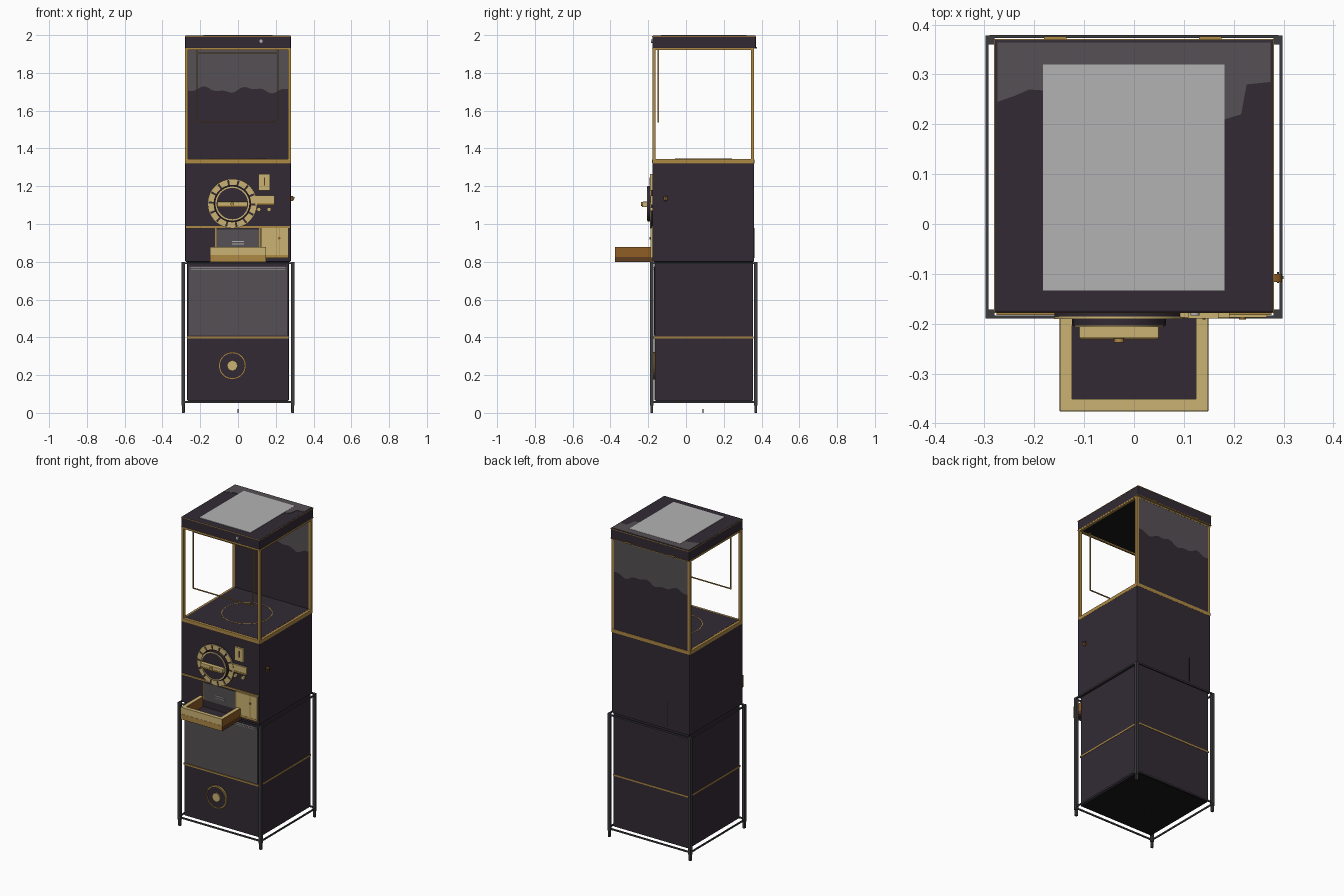
import bpy, bmesh, math
from mathutils import Matrix, Vector

old = bpy.data.objects.get("Cube")
if old:
    bpy.data.objects.remove(old, do_unlink=True)


def material(name, *rgb):
    m = bpy.data.materials.new(name)
    m.use_nodes = True
    m.diffuse_color = (*rgb, 1)
    m.node_tree.nodes["Principled BSDF"].inputs["Base Color"].default_value = (*rgb, 1)
    return m


plum = material("dark plum", .032, .023, .034)
steel = material("black steel", .045, .043, .049)
smoke = material("smoke grey", .09, .08, .088)
silver = material("pale grey", .45, .45, .45)
gold = material("pale gold", .6, .45, .17)
amber = material("amber gold", .42, .25, .06)
bronze = material("bronze", .28, .11, .018)
umber = material("dark umber", .11, .045, .015)
black = material("black", .01, .009, .01)

# Main reference planes
HALF, FRONT, BACK, CAP_BACK = .28, -.178, .361, .37
MIDDLE = (FRONT + BACK) / 2
BASE, SILL, HEAD, TOP = .8, 1.345, 1.93, 2.0


def finish(name, bm, mat, smooth=False):
    bmesh.ops.recalc_face_normals(bm, faces=bm.faces)
    mesh = bpy.data.meshes.new(name)
    bm.to_mesh(mesh)
    bm.free()
    obj = bpy.data.objects.new(name, mesh)
    bpy.context.collection.objects.link(obj)
    mesh.materials.append(mat)
    if smooth:
        bpy.ops.object.select_all(action="DESELECT")
        obj.select_set(True)
        bpy.context.view_layer.objects.active = obj
        bpy.ops.object.shade_smooth_by_angle()
    return obj


def box(name, mat, x, y, z, bevel=0):
    """Box from three (low, high) ranges."""
    bm = bmesh.new()
    bmesh.ops.create_cube(bm, size=1)
    for v in bm.verts:
        v.co = Vector([(r[0] + r[1]) / 2 + c * (r[1] - r[0]) for r, c in zip((x, y, z), v.co)])
    obj = finish(name, bm, mat)
    if bevel:
        mod = obj.modifiers.new("soft edge", "BEVEL")
        mod.width = bevel
        mod.segments = 2
    return obj


def around(c, r):
    return c - r, c + r


def plate(name, mat, x, z, depth=.008, start=FRONT):
    """Thin panel standing out from the front."""
    return box(name, mat, x, (start - depth, start), z)


def prism(name, mat, points, low, high, upright=False):
    """Extruded outline, lying flat or standing upright."""
    bm = bmesh.new()
    place = (lambda a, b, d: (a, d, b)) if upright else (lambda a, b, d: (a, b, d))
    ends = [[bm.verts.new(place(a, b, d)) for a, b in points] for d in (low, high)]
    for ring_verts in ends:
        bm.faces.new(ring_verts)
    n = len(points)
    for i in range(n):
        j = (i + 1) % n
        bm.faces.new((ends[0][i], ends[0][j], ends[1][j], ends[1][i]))
    return finish(name, bm, mat)


def disc(name, mat, x, z, radius, near, far, sides=32):
    """Cylinder running from near to far along y."""
    bm = bmesh.new()
    bmesh.ops.create_cone(bm, cap_ends=True, segments=sides, radius1=radius,
                          radius2=radius, depth=abs(far - near))
    bmesh.ops.rotate(bm, verts=bm.verts, matrix=Matrix.Rotation(math.pi / 2, 3, "X"))
    bmesh.ops.translate(bm, verts=bm.verts, vec=(x, (near + far) / 2, z))
    return finish(name, bm, mat, True)


def ring(name, mat, centre, inner, outer, thick, upright=True, sides=48):
    """Flat ring with a square section."""
    bm = bmesh.new()
    section = [(inner, 0), (outer, 0), (outer, thick), (inner, thick)]
    rows = []
    for i in range(sides):
        a = math.tau * i / sides
        rows.append([bm.verts.new((r * math.cos(a), r * math.sin(a), h)) for r, h in section])
    for i, row in enumerate(rows):
        after = rows[(i + 1) % sides]
        for k in range(len(row)):
            m = (k + 1) % len(row)
            bm.faces.new((row[k], after[k], after[m], row[m]))
    if upright:
        bmesh.ops.rotate(bm, verts=bm.verts, matrix=Matrix.Rotation(math.pi / 2, 3, "X"))
    bmesh.ops.translate(bm, verts=bm.verts, vec=centre)
    return finish(name, bm, mat, True)


# Stand: corner posts, feet and thin outer rails
for x in (-.289, .289):
    for y in (FRONT - .003, CAP_BACK - .001):
        box("stand_post", steel, around(x, .009), around(y, .009), (.04, BASE - .002))
        box("stand_foot", steel, around(x, .0075), around(y, .0075), (0, .04), .002)
for z in (.057, .792):
    for x in (-.295, .295):
        box("stand_side_rail", steel, around(x, .003), (FRONT, CAP_BACK), around(z, .005))
    for y in (FRONT - .009, CAP_BACK + .006):
        box("stand_cross_rail", steel, (-.29, .29), around(y, .003), around(z, .005))

# Lower cabinet
LOW_FRONT, LOW_BACK, LOW_HALF = -.166, .356, .269
box("lower_cabinet", plum, around(0, LOW_HALF), (LOW_FRONT, LOW_BACK), (.066, BASE), .003)
box("lower_cabinet_base", black, around(0, .264), (-.16, .35), (.064, .068))
box("lower_cabinet_trim", amber, around(0, .271), (LOW_FRONT - .005, LOW_BACK + .002), around(.4, .005))
plate("lower_display_panel", smoke, around(0, .26), (.41, .775), .004, LOW_FRONT)
for z in (.757, .768):
    plate("display_panel_line", silver, around(0, .25), around(z, .001), .005, LOW_FRONT)
ring("lower_dial_rim", amber, (-.03, LOW_FRONT, .25), .066, .073, .012)
disc("lower_dial", plum, -.03, .25, .067, LOW_FRONT, LOW_FRONT - .008)
disc("lower_dial_knob", gold, -.03, .25, .029, LOW_FRONT, LOW_FRONT - .016, 8)
box("floor_pin", black, around(0, .003), around(.09, .003), (0, .02))

# Machine body
box("machine_body", plum, around(0, HALF), (FRONT, BACK), (BASE, 1.325), .005)
box("sill", amber, around(0, HALF + .001), (FRONT - .001, BACK + .001), (1.32, SILL - .001), .003)
box("display_floor", plum, around(0, .265), (FRONT + .015, BACK - .015), (1.33, SILL))
ring("display_floor_ring", amber, (0, MIDDLE, SILL - .001), .146, .151, .002, False)
plate("body_front_trim", amber, around(0, .276), around(.985, .005), .005)
plate("body_back_slot", black, around(-.12, .002), (.82, .98), .003, BACK + .002)

# Crank dial: dark ring with gold segments and rims
DX, DZ = -.03, 1.108
ring("dial_outer_ring", plum, (DX, FRONT, DZ), .096, .13, .01)
ring("dial_outer_rim", gold, (DX, FRONT - .008, DZ), .126, .131, .005)
for i in range(14):
    arc = [math.tau * (i + k / 5) / 14 for k in range(5)]
    outline = [(DX + r * math.cos(a), DZ + r * math.sin(a))
               for r, angles in ((.126, arc), (.099, arc[::-1])) for a in angles]
    prism("dial_ring_segment", gold, outline, FRONT - .013, FRONT - .009, True)
disc("dial_face", plum, DX, DZ, .094, FRONT, FRONT - .026)
ring("dial_inner_ring", gold, (DX, FRONT - .024, DZ), .083, .09, .005)
box("dial_handle", gold, around(DX, .08), (-.23, -.204), around(DZ - .004, .014), .003)
box("dial_handle_underside", amber, around(DX, .078), (-.232, -.206), (DZ - .019, DZ - .01))
disc("dial_handle_cap", amber, DX, DZ - .002, .01, -.23, -.238, 16)

# Coin slot, return plate and buttons
plate("coin_plate", gold, (.108, .17), (1.178, 1.265), .012)
plate("coin_slot", umber, around(.14, .003), (1.205, 1.245), .014)
plate("return_plate", gold, (.09, .192), (1.1, 1.15), .01)
plate("return_plate_shade", amber, (.09, .192), (1.1, 1.11), .012)
for x in (.11, .165):
    disc("button", gold, x, 1.077, .011, FRONT, FRONT - .012, 16)

# Delivery opening and side door
plate("delivery_flap", smoke, (-.115, .112), (.86, .972), .004)
for x in (-.118, .115):
    plate("delivery_frame", amber, around(x, .003), (.86, .978), .007)
for z in (.894, .908):
    plate("flap_mark", silver, around(0, .033), around(z, .002), .006)
plate("coin_door", gold, (.122, .267), (.82, .978), .01)
plate("coin_door_lower", amber, (.122, .267), (.82, .835), .011)
plate("coin_door_seam", amber, around(.218, .002), (.82, .978), .011)
disc("coin_door_lock", bronze, .218, .925, .007, FRONT, FRONT - .014, 12)

# Delivery tray: pale rims and front, bronze sides
TRAY, LIP, WALL = .148, -.375, .024
box("tray_floor", plum, around(0, TRAY - .01), (LIP + .01, FRONT), (BASE, BASE + .012))
walls = [box("tray_front", gold, around(0, TRAY), (LIP, LIP + WALL), (BASE, .877))]
for s in (-1, 1):
    span = sorted((s * TRAY, s * (TRAY - WALL)))
    walls.append(box("tray_side", gold, span, (LIP + WALL, FRONT), (BASE, .877)))
for wall in walls:
    wall.data.materials.append(bronze)
    for face in wall.data.polygons:
        if abs(face.normal.x) > .5 or face.normal.z < -.5:
            face.material_index = 1
plate("tray_front_band", amber, around(0, TRAY), (BASE, .835), .002, LIP + .001)
for x in (-TRAY, TRAY):
    box("tray_side_band", umber, around(x, .001), (LIP, FRONT), (BASE, .825))

# Side lock
disc("side_lock_rose", bronze, .283, 1.135, .014, -.116, -.1, 12)
box("side_lock_stem", steel, (HALF, .3), around(-.107, .003), around(1.138, .004))
box("side_lock_key", steel, (.287, .291), around(-.107, .011), around(1.138, .008))

# Window frame
for x in (-.272, .272):
    for y in (FRONT + .009, BACK - .009):
        box("window_post", amber, around(x, .008), around(y, .008), (SILL - .01, HEAD))
    box("window_side_head", amber, around(x, .008), (FRONT, BACK), (HEAD - .009, HEAD))
for y in (FRONT + .009, BACK - .009):
    box("window_head", amber, around(0, .275), around(y, .008), (HEAD - .009, HEAD))

# Back panel: dark below a wavy line, grey above
EDGE = .266
wave = []
for i in range(33):
    x = EDGE * (i / 16 - 1)
    wave.append((x, 1.71 + .012 * math.sin(x * 26) + .007 * math.sin(x * 61)))
lower = [(EDGE, SILL - .01), (-EDGE, SILL - .01)]
upper = [(EDGE, HEAD), (-EDGE, HEAD)]
prism("back_panel_lower", plum, wave + lower, BACK - .015, BACK - .002, True)
prism("back_panel_upper", smoke, wave + upper, BACK - .015, BACK - .002, True)

# Hanging wire frame behind the front window
for x in (-.218, .212):
    box("wire_upright", amber, around(x, .003), around(-.147, .003), (1.537, HEAD))
for z in (1.54, 1.905):
    box("wire_cross", amber, (-.218, .212), around(-.147, .003), around(z, .003))

# Cap with roof panel and worn grey patches
ROOF = TOP - .003
box("cap", plum, around(0, HALF), (FRONT, CAP_BACK), (HEAD, ROOF), .004)
for z in (HEAD + .001, ROOF - .004):
    box("cap_trim", amber, around(0, HALF + .001), (FRONT - .001, CAP_BACK + .001), around(z, .002))
box("cap_ceiling", black, around(0, .26), (-.16, .34), (HEAD - .003, HEAD))
box("roof_panel", silver, (-.183, .182), (-.133, .32), (ROOF - .004, TOP))
patch = [(-.274, .364), (-.274, .245), (-.24, .257), (-.21, .27), (-.183, .268), (-.183, .32),
         (.182, .32), (.182, .21), (.215, .22), (.226, .28), (.274, .285), (.274, .364)]
prism("roof_patch", smoke, patch, ROOF - .003, TOP - .001)
disc("cap_lock", silver, .122, 1.968, .009, FRONT, FRONT - .006, 16)
for x in (-.158, .153):
    box("cap_hinge", amber, around(x, .023), (CAP_BACK, CAP_BACK + .006), around(HEAD + .003, .004))
